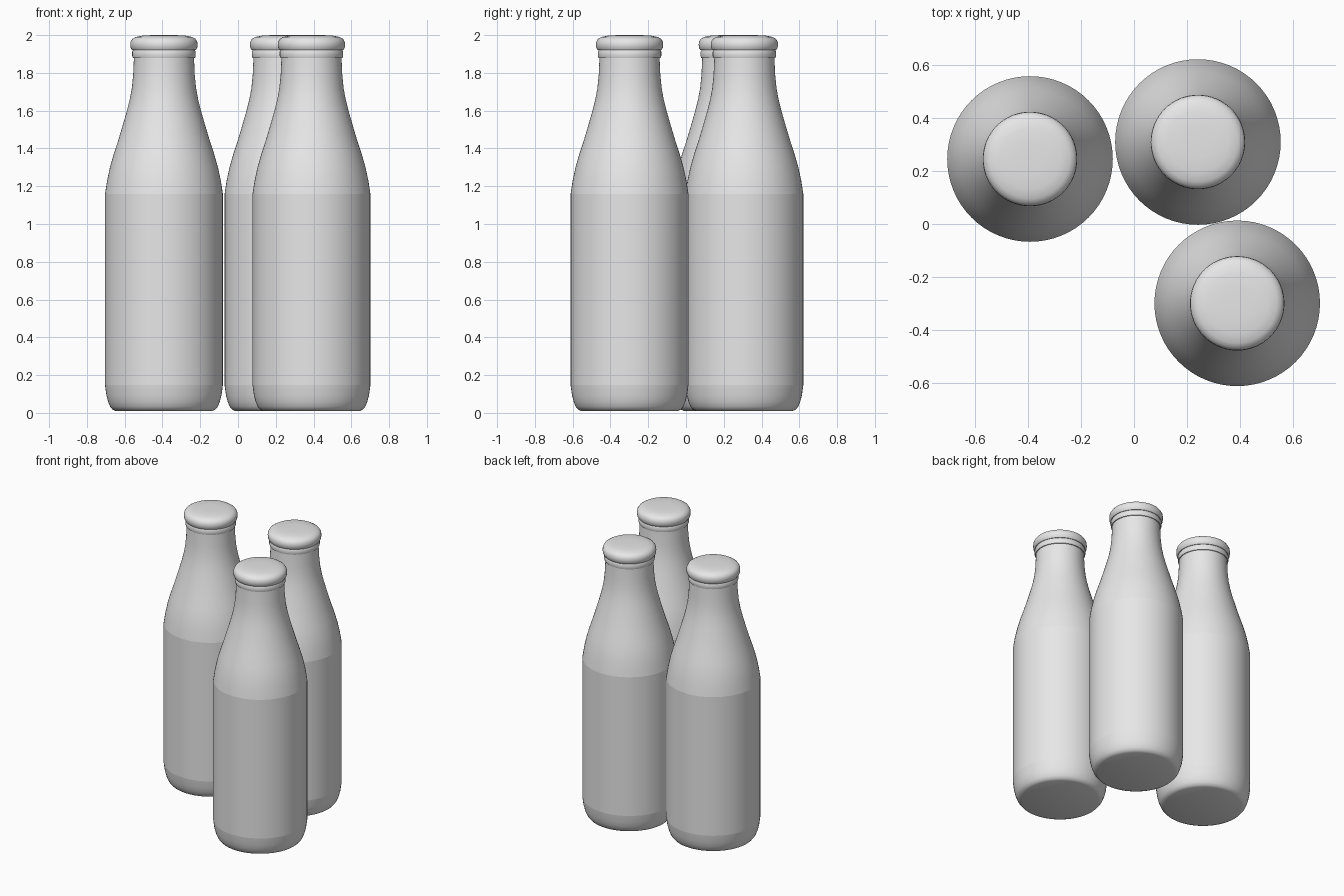
import bpy, bmesh, math

if "Cube" in bpy.data.objects:
    bpy.data.objects.remove(bpy.data.objects["Cube"])

SEGS = 64
grey = bpy.data.materials.new("plain_grey")
grey.diffuse_color = (0.8, 0.8, 0.8, 1)
grey.use_nodes = True
grey.node_tree.nodes["Principled BSDF"].inputs["Base Color"].default_value = grey.diffuse_color


def lathe(name, profile, x, y):
    """Revolve (radius, height) points about z; radius 0 closes the end."""
    bm = bmesh.new()
    rings = []
    for r, z in profile:
        n = 1 if r == 0 else SEGS
        rings.append([bm.verts.new((r * math.cos(2 * math.pi * i / SEGS),
                                    r * math.sin(2 * math.pi * i / SEGS), z))
                      for i in range(n)])
    for a, b in zip(rings, rings[1:]):
        for i in range(SEGS):
            j = (i + 1) % SEGS
            quad = [a[i % len(a)], a[j % len(a)], b[j % len(b)], b[i % len(b)]]
            bm.faces.new(list(dict.fromkeys(quad)))
    mesh = bpy.data.meshes.new(name)
    bm.to_mesh(mesh)
    bm.free()
    mesh.materials.append(grey)
    ob = bpy.data.objects.new(name, mesh)
    bpy.context.collection.objects.link(ob)
    ob.location = (x, y, 0)
    bpy.ops.object.select_all(action='DESELECT')
    ob.select_set(True)
    bpy.context.view_layer.objects.active = ob
    bpy.ops.object.shade_smooth_by_angle(angle=math.radians(35))


# Separate parts keep the crease lines at the heel and shoulder crisp
parts = {
    "heel": [(0, 0.01), (0.255, 0.01), (0.272, 0.017), (0.285, 0.033),
             (0.296, 0.06), (0.305, 0.095), (0.312, 0.147)],
    "body": [(0.312, 0.147), (0.312, 1.16)],
    "shoulder": [(0.312, 1.16), (0.301, 1.23), (0.286, 1.30), (0.266, 1.37),
                 (0.243, 1.44), (0.219, 1.52), (0.196, 1.60), (0.181, 1.66),
                 (0.170, 1.72), (0.163, 1.79), (0.159, 1.88)],
    "lip_ring": [(0.150, 1.88), (0.165, 1.88), (0.168, 1.89), (0.168, 1.912),
                 (0.164, 1.92)],
    "cap": [(0.160, 1.92), (0.168, 1.92), (0.176, 1.932), (0.178, 1.95),
            (0.176, 1.966), (0.167, 1.98), (0.150, 1.99), (0.115, 1.997),
            (0.06, 2.0), (0, 2.0)],
}

# Three bottles standing close together
for k, (x, y) in enumerate([(-0.392, 0.245), (0.241, 0.309), (0.389, -0.299)], 1):
    for part, profile in parts.items():
        lathe(f"bottle_{k}_{part}", profile, x, y)
